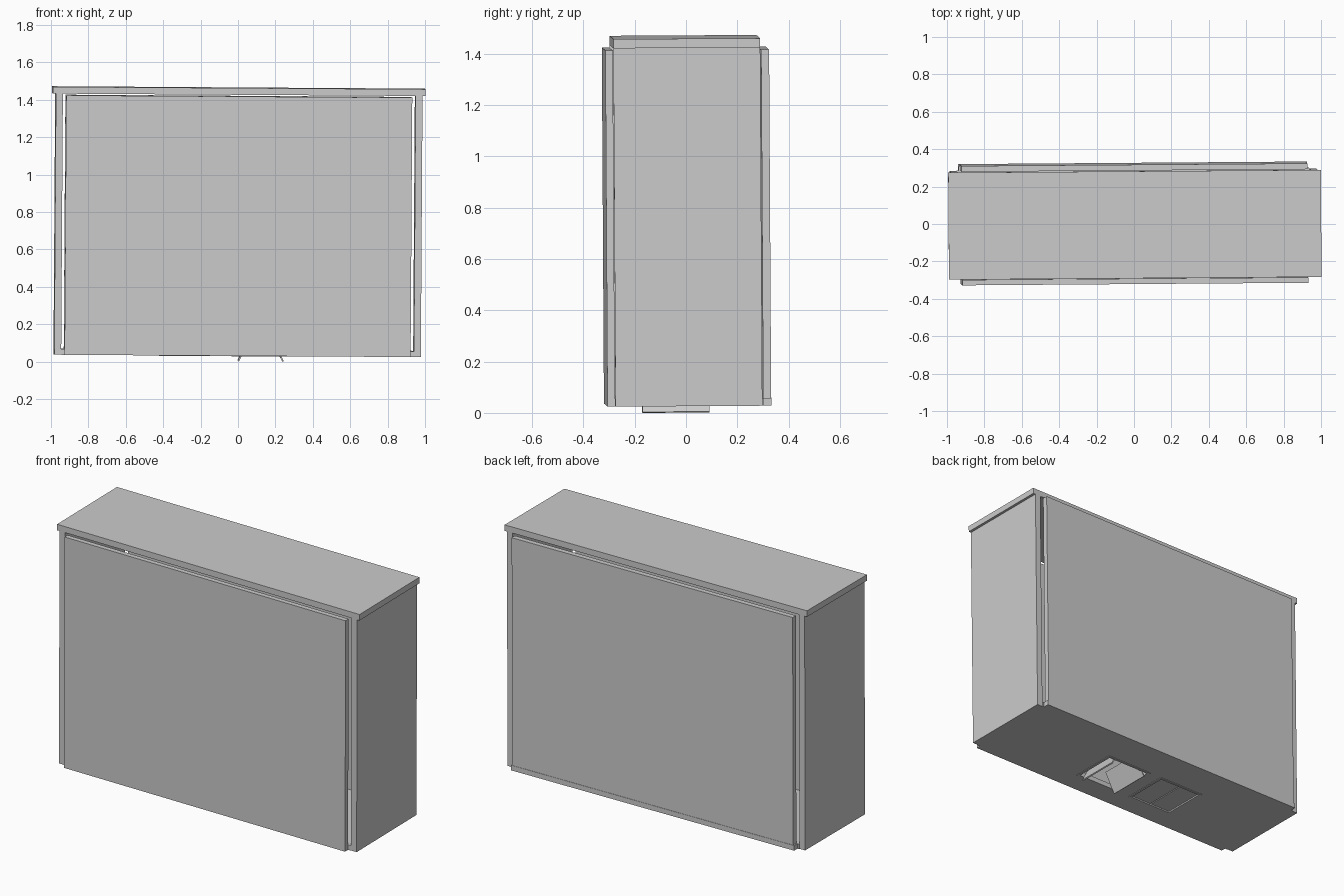
import bpy
import bmesh
from math import radians
from mathutils import Matrix, Euler, Vector

if "Cube" in bpy.data.objects:
    bpy.data.objects.remove(bpy.data.objects["Cube"], do_unlink=True)

grey = bpy.data.materials.new("plain_grey")
grey.use_nodes = True
colour = (0.6, 0.6, 0.6, 1)
grey.diffuse_color = colour
grey.node_tree.nodes["Principled BSDF"].inputs["Base Color"].default_value = colour

# The whole cabinet leans very slightly on every axis
PIVOT = Vector((0, 0, 0.73))
LEAN = (Matrix.Translation(PIVOT)
        @ Euler((0.006, 0.0065, 0.0075)).to_matrix().to_4x4()
        @ Matrix.Translation(-PIVOT))


def box(name, x, y, z, turn=0):
    """Box spanning the given ranges, turned about y at its own centre."""
    spans = (x, y, z)
    centre = Vector([sum(s) / 2 for s in spans])
    size = [s[1] - s[0] for s in spans]
    bm = bmesh.new()
    bmesh.ops.create_cube(bm, size=1)
    bm.transform(LEAN @ Matrix.Translation(centre)
                 @ Matrix.Rotation(radians(turn), 4, "Y")
                 @ Matrix.Diagonal((*size, 1)))
    mesh = bpy.data.meshes.new(name)
    bm.to_mesh(mesh)
    bm.free()
    mesh.materials.append(grey)
    obj = bpy.data.objects.new(name, mesh)
    bpy.context.collection.objects.link(obj)
    return obj


def cut(target, cutter):
    """Subtract the cutter from the target, then discard it."""
    cutter.hide_render = True
    mod = target.modifiers.new("opening", "BOOLEAN")
    mod.operation = "DIFFERENCE"
    mod.solver = "EXACT"
    mod.object = cutter
    bpy.context.view_layer.objects.active = target
    bpy.ops.object.modifier_apply(modifier=mod.name)
    bpy.data.objects.remove(cutter, do_unlink=True)


BASE, TOP = 0.034, 1.43
DEPTH = 0.286

# Lid and side walls
box("lid", (-0.996, 0.996), (-DEPTH, DEPTH), (TOP, 1.466))
box("right_wall", (-0.98, -0.943), (-DEPTH, DEPTH), (BASE, TOP))
box("left_wall", (0.943, 0.98), (-DEPTH, DEPTH), (BASE, TOP))

# Front and back panels, with open slits at the sides and under the lid
box("front_panel", (-0.925, 0.925), (-0.317, -0.288), (BASE, 1.421))
box("back_panel", (-0.925, 0.925), (0.29, 0.321), (BASE, 1.421))

# Floor with a lip behind and two hatch openings
floor = box("floor", (-0.943, 0.943), (-0.288, 0.29), (BASE, 0.064))
box("floor_lip", (-0.933, 0.933), (0.29, 0.323), (BASE, 0.064))

HATCH_Y = (-0.19, 0.1)
HALF = 0.155
for label, cx in (("open", 0.125), ("closed", -0.265)):
    x0, x1 = cx - HALF, cx + HALF
    y0, y1 = HATCH_Y
    cut(floor, box("hatch_cutter", (x0, x1), HATCH_Y, (0, 0.1)))

    # Rim around the opening, proud of the floor by a hair
    rim = 0.014
    rim_z = (BASE - 0.003, 0.06)
    for name, x, y in (("side", (x0, x0 + rim), HATCH_Y),
                       ("side", (x1 - rim, x1), HATCH_Y),
                       ("end", (x0 + rim, x1 - rim), (y0, y0 + rim)),
                       ("end", (x0 + rim, x1 - rim), (y1 - rim, y1))):
        box(f"{label}_hatch_rim_{name}", x, y, rim_z)

    # Pair of flaps: swung on their middles, or lying flat
    for side in (-1, 1):
        if label == "open":
            mid, z, wide, turn = cx + side * 0.088, 0.066, 0.068, side * 62
            flap_y = (y0 + rim, y1 - rim)
        else:
            mid, z, wide, turn = cx + side * 0.07, BASE + 0.006, 0.067, 0
            flap_y = (y0 + rim + 0.004, y1 - rim - 0.004)
        box(f"{label}_hatch_flap", (mid - wide, mid + wide), flap_y,
            (z - 0.004, z + 0.004), turn)

# Stand the model on the ground
bpy.context.view_layer.update()
parts = [o for o in bpy.context.collection.objects if o.type == "MESH"]
low = min(v.co.z for o in parts for v in o.data.vertices)
for o in parts:
    o.data.transform(Matrix.Translation((0, 0, -low)))
